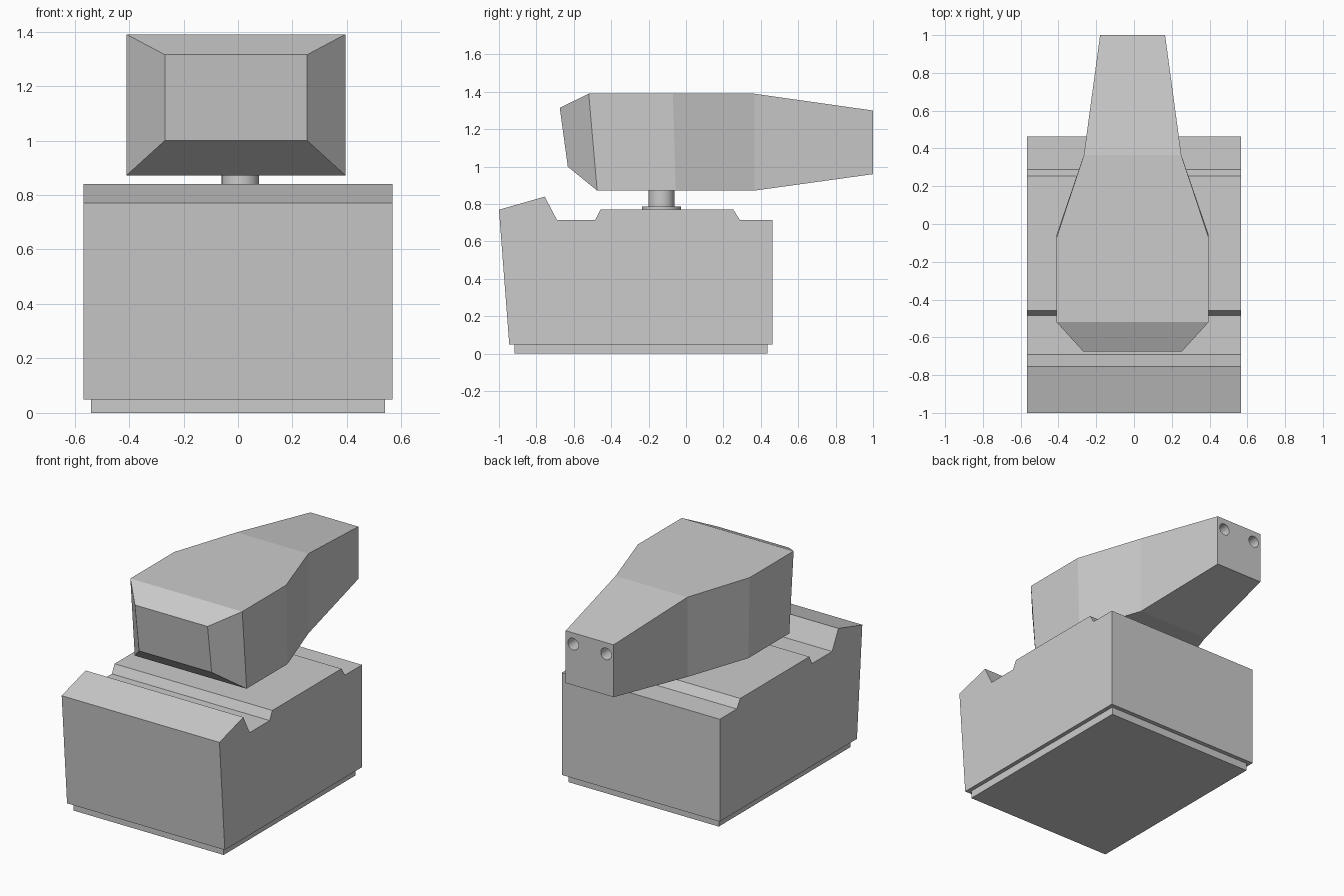
import bpy, bmesh, math

if "Cube" in bpy.data.objects:
    bpy.data.objects.remove(bpy.data.objects["Cube"])

grey = bpy.data.materials.new("plain_grey")
grey.diffuse_color = (0.6, 0.6, 0.6, 1)
grey.use_nodes = True
grey.node_tree.nodes["Principled BSDF"].inputs["Base Color"].default_value = grey.diffuse_color


def add_object(name, bm):
    bmesh.ops.recalc_face_normals(bm, faces=bm.faces[:])
    mesh = bpy.data.meshes.new(name)
    bm.to_mesh(mesh)
    bm.free()
    mesh.materials.append(grey)
    obj = bpy.data.objects.new(name, mesh)
    bpy.context.scene.collection.objects.link(obj)
    return obj


def loft(name, rings):
    """Skin matching rings of points and cap both ends."""
    bm = bmesh.new()
    loops = [[bm.verts.new(p) for p in ring] for ring in rings]
    n = len(loops[0])
    for a, b in zip(loops, loops[1:]):
        for i in range(n):
            j = (i + 1) % n
            bm.faces.new((a[i], a[j], b[j], b[i]))
    bm.faces.new(loops[0])
    bm.faces.new(loops[-1])
    return add_object(name, bm)


def cylinder(name, radius, start, end, axis, centre, sides=32):
    """Round bar along y or z; centre gives the other two coordinates."""
    rings = []
    for t in (start, end):
        ring = []
        for i in range(sides):
            a = 2 * math.pi * i / sides
            u = centre[0] + radius * math.cos(a)
            v = centre[1] + radius * math.sin(a)
            ring.append((u, v, t) if axis == "z" else (u, t, v))
        rings.append(ring)
    obj = loft(name, rings)
    bpy.context.view_layer.objects.active = obj
    obj.select_set(True)
    bpy.ops.object.shade_smooth_by_angle()
    obj.select_set(False)
    return obj


# Base housing: side profile (y, z) swept across the width
profile = [(-0.945, 0.05), (-1.0, 0.77), (-0.755, 0.84), (-0.69, 0.715),
           (-0.485, 0.715), (-0.457, 0.77), (0.253, 0.77), (0.288, 0.715),
           (0.463, 0.715), (0.463, 0.05)]
loft("base_housing", [[(x, y, z) for y, z in profile] for x in (-0.567, 0.567)])

# Recessed plinth under the housing
plinth = [(-0.918, 0), (-0.918, 0.05), (0.435, 0.05), (0.435, 0)]
loft("plinth", [[(x, y, z) for y, z in plinth] for x in (-0.54, 0.54)])

# Swivel flange and neck
cylinder("neck_flange", 0.105, 0.765, 0.788, "z", (0.009, -0.131))
cylinder("neck", 0.069, 0.765, 0.89, "z", (0.009, -0.131))

# Head shell: sections of half width, top y, top z, bottom y, bottom z
cx = -0.0075
sections = [(0.261, -0.675, 1.315, -0.632, 1.0),
            (0.402, -0.52, 1.39, -0.475, 0.872),
            (0.402, -0.07, 1.39, -0.055, 0.872),
            (0.258, 0.365, 1.39, 0.365, 0.872),
            (0.172, 1.0, 1.30, 1.0, 0.96)]
head = loft("head_shell", [[(cx - w, yt, zt), (cx + w, yt, zt),
                            (cx + w, yb, zb), (cx - w, yb, zb)]
                           for w, yt, zt, yb, zb in sections])

# Two round sockets in the rear end of the head
for side, label in ((-1, "left"), (1, "right")):
    cutter = cylinder(label + "_socket_cutter", 0.038, 0.85, 1.05, "y",
                      (cx + side * 0.118, 1.227))
    cutter.hide_render = True
    cutter.hide_set(True)
    cut = head.modifiers.new(label + "_socket", "BOOLEAN")
    cut.operation = "DIFFERENCE"
    cut.solver = "EXACT"
    cut.object = cutter
